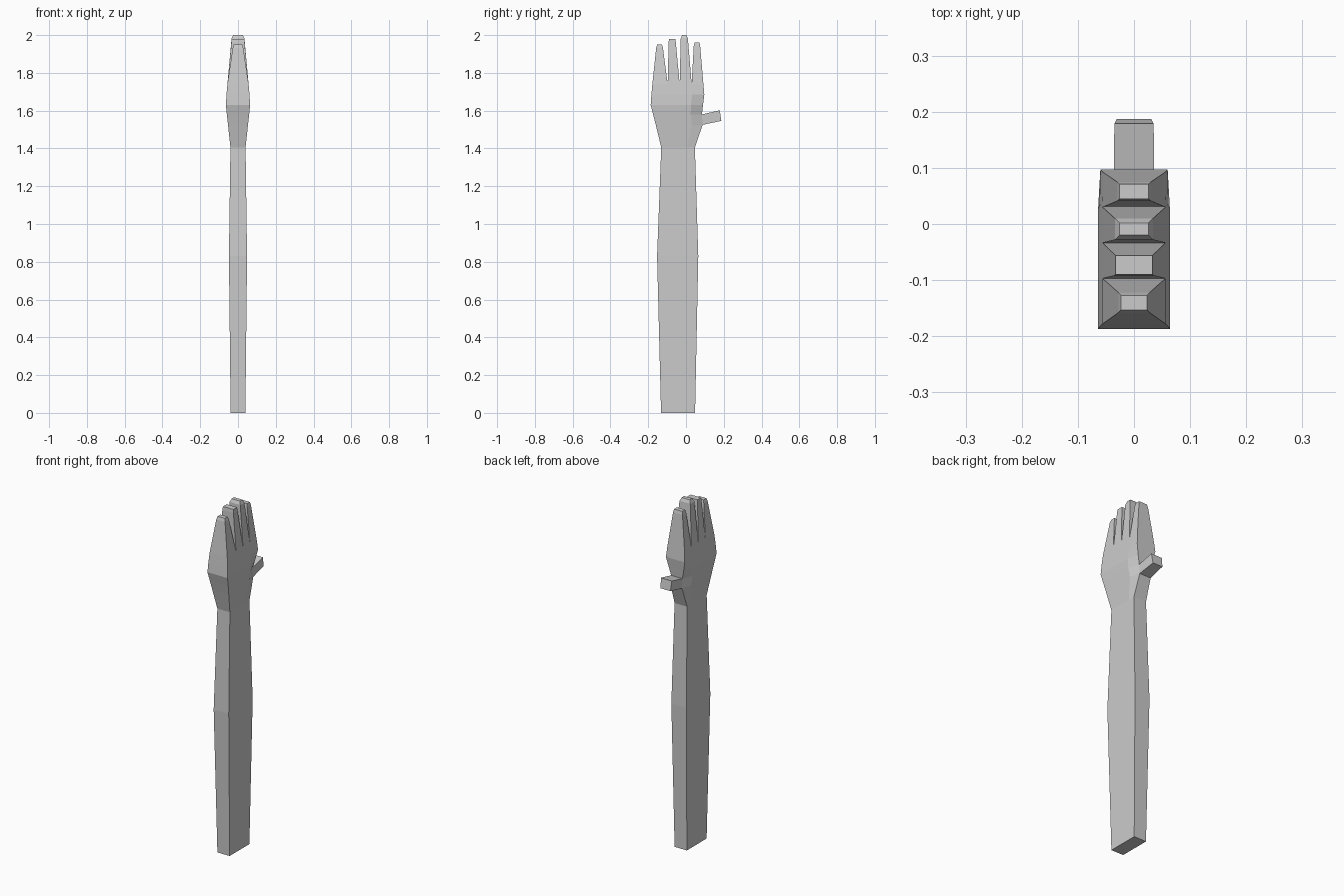
import bpy, bmesh
from mathutils import Vector

if "Cube" in bpy.data.objects:
    bpy.data.objects.remove(bpy.data.objects["Cube"])

skin = bpy.data.materials.new("plain grey")
skin.diffuse_color = (0.6, 0.6, 0.6, 1)
skin.use_nodes = True
skin.node_tree.nodes["Principled BSDF"].inputs["Base Color"].default_value = skin.diffuse_color

bm = bmesh.new()
SPLIT = (0, 0.3, 0.535, 0.77, 1)      # column borders across the hand, little finger to index

# cross-sections: height, y min, y max, half thickness, half thickness at the thumb edge
SECTIONS = [
    (0.00, -0.132, 0.048, 0.039, 0.039),
    (0.83, -0.153, 0.065, 0.048, 0.048),
    (1.405, -0.131, 0.047, 0.040, 0.040),
    (1.525, -0.160, 0.088, 0.053, 0.036),
    (1.58, -0.174, 0.084, 0.059, 0.036),
    (1.63, -0.187, 0.090, 0.064, 0.048),
    (1.685, -0.183, 0.097, 0.061, 0.060),
    (1.742, -0.178, 0.092, 0.056, 0.055),
]

# forearm and palm as stacked rows of paired points
rows = []
for z, y0, y1, hx, hx_edge in SECTIONS:
    row = []
    for i, t in enumerate(SPLIT):
        h = hx_edge if i == 4 else hx
        y = y0 + t * (y1 - y0)
        row.append((bm.verts.new((-h, y, z)), bm.verts.new((h, y, z))))
    rows.append(row)

thumb_face = None
for k, (a, b) in enumerate(zip(rows, rows[1:])):
    for i in range(4):
        for s in (0, 1):
            bm.faces.new((a[i][s], a[i + 1][s], b[i + 1][s], b[i][s]))
    for i in (0, 4):
        f = bm.faces.new((a[i][0], a[i][1], b[i][1], b[i][0]))
        if i == 4 and k == 3:
            thumb_face = f


def cap(row, i):
    return bm.faces.new((row[i][0], row[i][1], row[i + 1][1], row[i + 1][0]))


def extrude_to(face, points):
    """Extrude one quad and place its new corners in the order of the old ones."""
    old = list(face.verts)
    new = [bm.verts.new(p) for p in points]
    for j in range(4):
        bm.faces.new((old[j], old[(j + 1) % 4], new[(j + 1) % 4], new[j]))
    bm.faces.remove(face)
    return bm.faces.new(new)


def rect(hx, y0, y1, z):
    return [Vector(p) for p in ((-hx, y0, z), (hx, y0, z), (hx, y1, z), (-hx, y1, z))]


for i in range(4):
    cap(rows[0], i)                   # elbow end

# fingers: tip y min, y max, half thickness, height, tip chamfer
FINGERS = [
    (-0.158, -0.122, 0.028, 1.95, 0.005),
    (-0.092, -0.054, 0.035, 1.98, 0.002),
    (-0.028, 0.010, 0.034, 2.00, 0.008),
    (0.041, 0.075, 0.030, 1.96, 0.004),
]
for i, (y0, y1, hx, top, c) in enumerate(FINGERS):
    f = extrude_to(cap(rows[-1], i), rect(hx, y0, y1, top - 0.018))
    extrude_to(f, rect(hx - c, y0 + c, y1 - c, top))

# thumb
extrude_to(thumb_face, [(-0.031, 0.187, 1.546), (0.031, 0.187, 1.546),
                        (0.035, 0.179, 1.602), (-0.035, 0.179, 1.602)])

bmesh.ops.recalc_face_normals(bm, faces=bm.faces[:])
mesh = bpy.data.meshes.new("arm_with_hand")
bm.to_mesh(mesh)
bm.free()
mesh.materials.append(skin)
bpy.context.collection.objects.link(bpy.data.objects.new("arm_with_hand", mesh))
